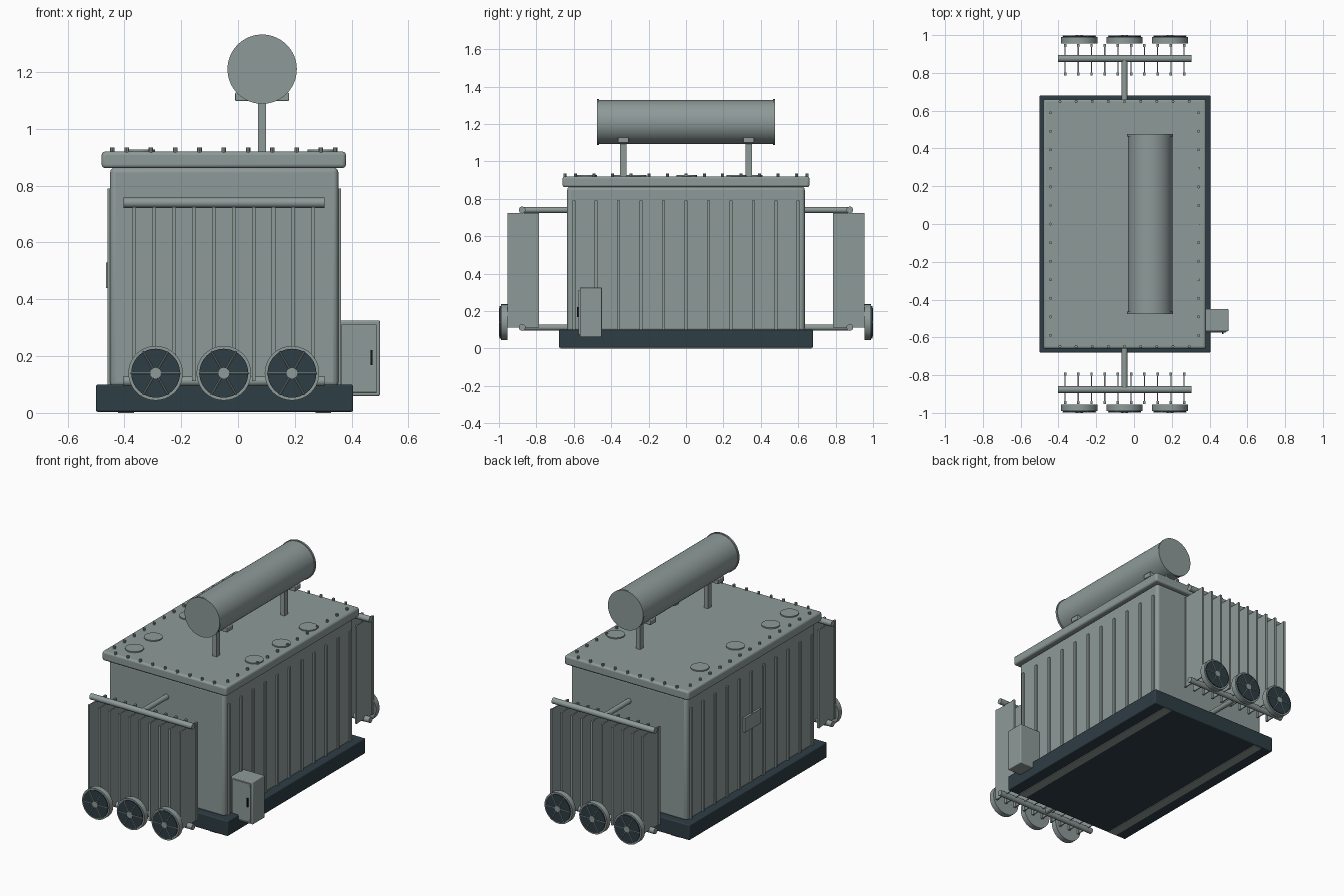
import bpy, bmesh, math
from mathutils import Matrix, Vector

if "Cube" in bpy.data.objects:
    bpy.data.objects.remove(bpy.data.objects["Cube"])


def material(name, rgb):
    m = bpy.data.materials.new(name)
    m.diffuse_color = (*rgb, 1)
    m.use_nodes = True
    m.node_tree.nodes["Principled BSDF"].inputs["Base Color"].default_value = m.diffuse_color
    return m


GREY = material("grey_green_paint", (0.27, 0.325, 0.315))
DARK = material("dark_slate", (0.027, 0.047, 0.058))
BLACK = material("black", (0.008, 0.009, 0.01))
CX = -0.05  # centre line of the tank


def finish(bm, name, mat, smooth=False, bevel=0.0):
    me = bpy.data.meshes.new(name)
    bm.to_mesh(me)
    bm.free()
    me.materials.append(mat)
    ob = bpy.data.objects.new(name, me)
    bpy.context.collection.objects.link(ob)
    if bevel:
        mod = ob.modifiers.new("bevel", 'BEVEL')
        mod.width, mod.segments = bevel, 3
        mod.limit_method = 'ANGLE'
    if smooth or bevel:
        bpy.ops.object.select_all(action='DESELECT')
        ob.select_set(True)
        bpy.context.view_layer.objects.active = ob
        bpy.ops.object.shade_smooth_by_angle(angle=math.radians(35))
    return ob


def add_box(bm, x0, x1, y0, y1, z0, z1):
    c = Vector(((x0 + x1) / 2, (y0 + y1) / 2, (z0 + z1) / 2))
    size = Matrix.Diagonal((x1 - x0, abs(y1 - y0), z1 - z0, 1))
    bmesh.ops.create_cube(bm, size=1, matrix=Matrix.Translation(c) @ size)


def add_rod(bm, a, b, r, seg=24):
    a, b = Vector(a), Vector(b)
    d = b - a
    rot = d.to_track_quat('Z', 'Y').to_matrix().to_4x4()
    bmesh.ops.create_cone(bm, cap_ends=True, segments=seg, radius1=r, radius2=r,
                          depth=d.length, matrix=Matrix.Translation((a + b) / 2) @ rot)


def box(name, mat, *dims, bevel=0.0):
    bm = bmesh.new()
    add_box(bm, *dims)
    return finish(bm, name, mat, bevel=bevel)


# Base plinth with two skid rails underneath
box("base_plinth", DARK, -0.5, 0.405, -0.68, 0.68, 0.004, 0.1, bevel=0.006)
bm = bmesh.new()
for x in (CX - 0.345, CX + 0.35):
    add_box(bm, x - 0.028, x + 0.028, -0.672, 0.672, 0, 0.02)
finish(bm, "skid_rails", GREY)

# Tank and lid
box("tank", GREY, -0.45, 0.353, -0.635, 0.635, 0.09, 0.865, bevel=0.018)
box("lid", GREY, -0.48, 0.38, -0.66, 0.66, 0.862, 0.92, bevel=0.012)

# Vertical stiffening ribs on both long sides
bm = bmesh.new()
for i in range(11):
    y = -0.6 + 0.12 * i
    for x0, x1 in ((-0.459, -0.44), (0.34, 0.362)):
        add_box(bm, x0, x1, y - 0.008, y + 0.008, 0.095, 0.79)
finish(bm, "tank_ribs", GREY)
box("rating_plate", GREY, -0.464, -0.445, -0.08, 0.08, 0.44, 0.53)

# Lid bolts around the rim
bm = bmesh.new()
spots = [(x, -0.59 + i * 0.0983) for i in range(13) for x in (-0.442, 0.342)]
spots += [(-0.392 + i * 0.0855, y) for i in range(9) for y in (-0.648, 0.648)]
for x, y in spots:
    add_rod(bm, (x, y, 0.91), (x, y, 0.934), 0.008, 8)
finish(bm, "lid_bolts", GREY)

# Shallow round hatches on the lid
bm = bmesh.new()
hatches = [(-0.345, y) for y in (0.355, 0.005, -0.345, -0.53)]
hatches += [(0.298, y) for y in (0.27, 0.003, -0.265)]
for x, y in hatches:
    add_rod(bm, (x, y, 0.915), (x, y, 0.927), 0.053, 32)
finish(bm, "lid_hatches", GREY, smooth=True)

# Oil conservator drum with end rims, posts and cradles
bm = bmesh.new()
add_rod(bm, (0.085, -0.474, 1.21), (0.085, 0.474, 1.21), 0.118, 64)
for s in (-1, 1):
    add_rod(bm, (0.085, s * 0.464, 1.21), (0.085, s * 0.476, 1.21), 0.122, 64)
finish(bm, "conservator_drum", GREY, smooth=True)
for s, end in ((-1, "front"), (1, "back")):
    y = s * 0.335
    box(end + "_post", GREY, 0.071, 0.099, y - 0.017, y + 0.017, 0.91, 1.105)
    box(end + "_cradle", GREY, -0.01, 0.18, y - 0.029, y + 0.029, 1.098, 1.128, bevel=0.004)

# Radiator banks at both ends: headers, fins and cooling fans
for s, end in ((-1, "front"), (1, "back")):
    bm = bmesh.new()
    for z in (0.74, 0.112):
        add_rod(bm, (-0.403, s * 0.876, z), (0.305, s * 0.876, z), 0.018)
        add_rod(bm, (CX, s * 0.62, z), (CX, s * 0.876, z), 0.016)
    finish(bm, end + "_radiator_pipes", GREY, smooth=True)

    bm = bmesh.new()
    for i in range(10):
        x = CX - 0.315 + 0.07 * i
        add_box(bm, x - 0.003, x + 0.003, s * 0.79, s * 0.95, 0.112, 0.725)
        for y in (0.793, 0.946):
            add_box(bm, x - 0.0065, x + 0.0065, s * (y - 0.008), s * (y + 0.008), 0.112, 0.725)
    finish(bm, end + "_radiator_fins", GREY)

    for n, x in enumerate((CX - 0.24, CX, CX + 0.24), 1):
        tag = f"{end}_fan_{n}"
        bm = bmesh.new()
        add_rod(bm, (x, s * 0.955, 0.14), (x, s * 0.99, 0.14), 0.096, 40)
        finish(bm, tag + "_housing", GREY, smooth=True)
        bm = bmesh.new()
        add_rod(bm, (x, s * 0.98, 0.14), (x, s * 0.996, 0.14), 0.086, 40)
        finish(bm, tag + "_grille", DARK, smooth=True)
        bm = bmesh.new()
        add_rod(bm, (x, s * 0.985, 0.14), (x, s * 1.0, 0.14), 0.019, 24)
        for k in range(6):
            a = k * math.pi / 3
            dx, dz = math.cos(a), math.sin(a)
            add_rod(bm, (x, s * 0.9965, 0.14),
                    (x + 0.088 * dx, s * 0.9965, 0.14 + 0.088 * dz), 0.003, 6)
        finish(bm, tag + "_spokes", GREY)

# Control cabinet with door and handle
box("control_cabinet", GREY, 0.35, 0.5, -0.568, -0.45, 0.06, 0.325, bevel=0.005)
box("cabinet_door", GREY, 0.364, 0.488, -0.575, -0.56, 0.072, 0.312, bevel=0.002)
box("door_handle", BLACK, 0.466, 0.474, -0.583, -0.57, 0.168, 0.222)
